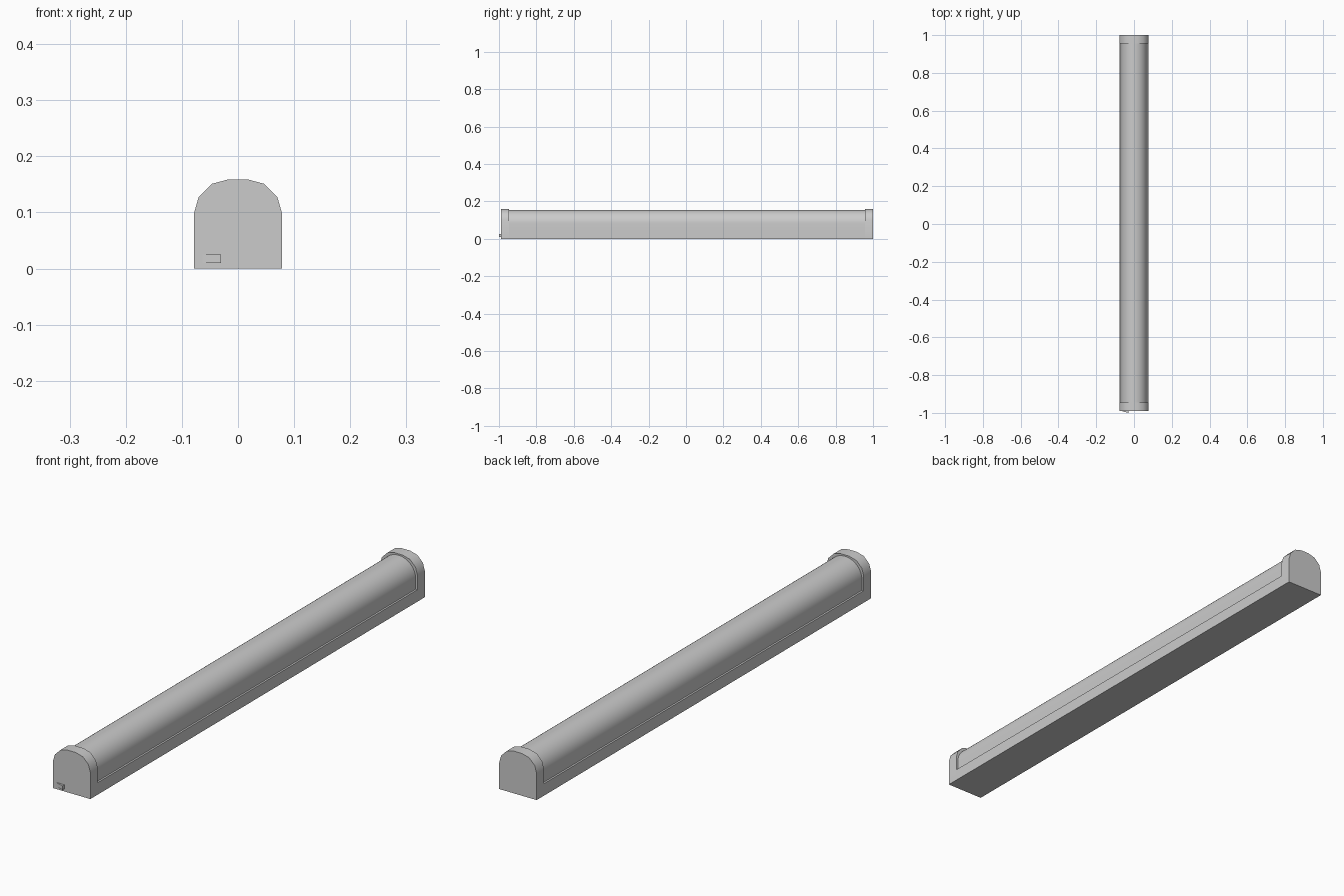
import bpy, bmesh, math

if "Cube" in bpy.data.objects:
    bpy.data.objects.remove(bpy.data.objects["Cube"])

HALF_W = 0.078
FRONT, BACK, CAP = -0.99, 1.0, 0.044


def extrude_profile(name, points, y0, y1, smooth=False):
    """Closed (x, z) outline swept along y."""
    bm = bmesh.new()
    face = bm.faces.new([bm.verts.new((x, y0, z)) for x, z in points])
    moved = bmesh.ops.extrude_face_region(bm, geom=[face])["geom"]
    verts = [v for v in moved if isinstance(v, bmesh.types.BMVert)]
    bmesh.ops.translate(bm, vec=(0, y1 - y0, 0), verts=verts)
    bmesh.ops.recalc_face_normals(bm, faces=bm.faces)
    mesh = bpy.data.meshes.new(name)
    bm.to_mesh(mesh)
    bm.free()
    obj = bpy.data.objects.new(name, mesh)
    bpy.context.collection.objects.link(obj)
    if smooth:
        bpy.ops.object.select_all(action='DESELECT')
        obj.select_set(True)
        bpy.context.view_layer.objects.active = obj
        bpy.ops.object.shade_smooth_by_angle(angle=math.radians(35))
    return obj


# End caps: straight sides with a faceted arched top
right = [(HALF_W, 0), (HALF_W, 0.10), (0.070, 0.128), (0.047, 0.151), (0.017, 0.159)]
cap_outline = right + [(-x, z) for x, z in reversed(right)]
extrude_profile("front_end_cap", cap_outline, FRONT, FRONT + CAP, True)
extrude_profile("back_end_cap", cap_outline, BACK - CAP, BACK, True)

# Base channel, flush with the caps
base = [(HALF_W, 0), (HALF_W, 0.045), (-HALF_W, 0.045), (-HALF_W, 0)]
extrude_profile("base_channel", base, FRONT + CAP, BACK - CAP)

# Rounded light cover, slightly inset from the base
R, SPRING, N = 0.071, 0.083, 24
arc = [(R * math.cos(math.pi * i / N), SPRING + R * math.sin(math.pi * i / N))
       for i in range(N + 1)]
cover = [(R, 0.045)] + arc + [(-R, 0.045)]
extrude_profile("light_cover", cover, FRONT + CAP, BACK - CAP, True)

# Rocker switch on the front cap: a wedge rising towards its right end
switch = extrude_profile("rocker_switch",
                         [(-0.063, 0.010), (-0.030, 0.010), (-0.030, 0.025), (-0.063, 0.025)],
                         -1.0, FRONT + 0.002)
for v in switch.data.vertices:
    if v.co.x < -0.05 and v.co.y < -0.995:
        v.co.y = FRONT - 0.001
